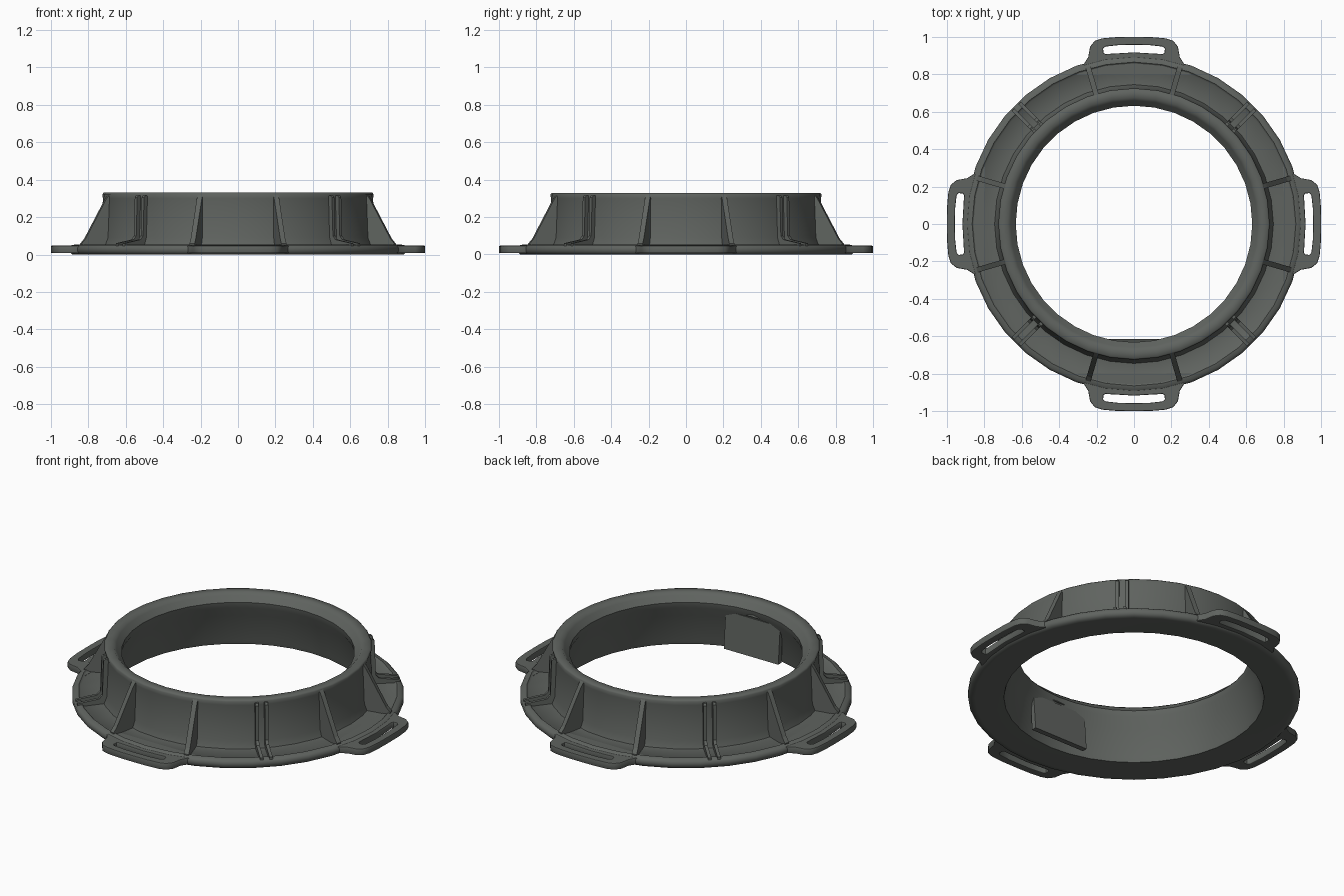
import bpy, bmesh, math
from mathutils import Matrix

if "Cube" in bpy.data.objects:
    bpy.data.objects.remove(bpy.data.objects["Cube"])

mat = bpy.data.materials.new("dark grey plastic")
mat.diffuse_color = (0.115, 0.125, 0.115, 1)
mat.use_nodes = True
mat.node_tree.nodes["Principled BSDF"].inputs["Base Color"].default_value = mat.diffuse_color


def add_mesh(name, bm, smooth=None):
    bmesh.ops.recalc_face_normals(bm, faces=bm.faces[:])
    me = bpy.data.meshes.new(name)
    bm.to_mesh(me)
    bm.free()
    ob = bpy.data.objects.new(name, me)
    bpy.context.collection.objects.link(ob)
    me.materials.append(mat)
    if smooth:
        bpy.ops.object.select_all(action='DESELECT')
        ob.select_set(True)
        bpy.context.view_layer.objects.active = ob
        bpy.ops.object.shade_smooth_by_angle(angle=math.radians(smooth))
    return ob


def plate(name, profile, thick, angle, offset=0.0):
    """Upright radial plate: (radius, z) outline given thickness, turned about z."""
    bm = bmesh.new()
    sides = [[bm.verts.new((r, offset + s * thick / 2, z)) for r, z in profile]
             for s in (-1, 1)]
    bm.faces.new(sides[0])
    bm.faces.new(sides[1][::-1])
    n = len(profile)
    for i in range(n):
        j = (i + 1) % n
        bm.faces.new((sides[0][i], sides[0][j], sides[1][j], sides[1][i]))
    bmesh.ops.rotate(bm, verts=bm.verts[:], cent=(0, 0, 0),
                     matrix=Matrix.Rotation(angle, 3, 'Z'))
    return add_mesh(name, bm)


# Ring body: top lip, thin wall and flange with a raised edge
profile = [(0.705, 0.004), (0.698, 0.03), (0.670, 0.19), (0.637, 0.25), (0.632, 0.285),
           (0.66, 0.315), (0.675, 0.33), (0.718, 0.33), (0.725, 0.322),
           (0.722, 0.30), (0.730, 0.09), (0.745, 0.050),
           (0.855, 0.044), (0.865, 0.054), (0.888, 0.05), (0.900, 0.038),
           (0.900, 0.015), (0.885, 0.0), (0.86, 0.0)]
SEG = 36
bm = bmesh.new()
rings = [[bm.verts.new((r * math.cos(2 * math.pi * i / SEG),
                        r * math.sin(2 * math.pi * i / SEG), z)) for r, z in profile]
         for i in range(SEG)]
for i in range(SEG):
    a, b = rings[i], rings[(i + 1) % SEG]
    for k in range(len(profile)):
        m = (k + 1) % len(profile)
        bm.faces.new((a[k], b[k], b[m], a[m]))
add_mesh("ring_body", bm, 50)

# Triangular gussets, two per side
for q in range(4):
    for s in (-1, 1):
        plate("gusset", [(0.705, 0.03), (0.875, 0.03), (0.875, 0.058), (0.852, 0.085),
                         (0.738, 0.295), (0.722, 0.318), (0.70, 0.318)],
              0.028, q * math.pi / 2 + s * math.radians(16.3))

# Paired thin L-shaped rails on the diagonals
for q in range(4):
    for s in (-1, 1):
        plate("diagonal_rail", [(0.705, 0.03), (0.888, 0.03), (0.888, 0.06),
                                (0.77, 0.08), (0.752, 0.10), (0.745, 0.305),
                                (0.735, 0.315), (0.70, 0.315)],
              0.018, math.radians(45) + q * math.pi / 2, s * 0.026)

# Slotted strap loops: outline with a hole, as a filled flat curve
half = [(0.30, 0.80), (0.262, 0.855), (0.240, 0.89), (0.230, 0.945),
        (0.208, 0.974), (0.17, 0.987), (0.09, 0.994)]
outer = half + [(0, 0.995)] + [(-x, y) for x, y in reversed(half)]
hs = [(0.155, 0.903), (0.168, 0.912), (0.170, 0.94), (0.154, 0.953), (0.08, 0.961)]
slot = [(0, 0.912)] + hs + [(0, 0.962)] + [(-x, y) for x, y in reversed(hs)]
for q in range(4):
    cu = bpy.data.curves.new("strap_loop", 'CURVE')
    cu.dimensions = '2D'
    cu.fill_mode = 'BOTH'
    cu.extrude = 0.015
    cu.bevel_depth = 0.005
    cu.bevel_resolution = 1
    for pts in (outer, slot):
        sp = cu.splines.new('POLY')
        sp.points.add(len(pts) - 1)
        for p, (x, y) in zip(sp.points, pts):
            p.co = (x, y, 0, 1)
        sp.use_cyclic_u = True
    ob = bpy.data.objects.new("strap_loop", cu)
    bpy.context.collection.objects.link(ob)
    ob.location.z = 0.027
    ob.rotation_euler.z = q * math.pi / 2
    cu.materials.append(mat)
    bpy.ops.object.select_all(action='DESELECT')
    ob.select_set(True)
    bpy.context.view_layer.objects.active = ob
    bpy.ops.object.convert(target='MESH')
    bpy.ops.object.shade_smooth_by_angle(angle=math.radians(40))

# Flat latch panel inside the front wall, with a small wedge above it
plate("latch_panel", [(0.614, 0.02), (0.645, 0.02), (0.655, 0.24), (0.632, 0.24)],
      0.36, -math.pi / 2)
plate("latch_wedge", [(0.63, 0.25), (0.70, 0.25), (0.70, 0.328), (0.675, 0.328)],
      0.08, -math.pi / 2)
